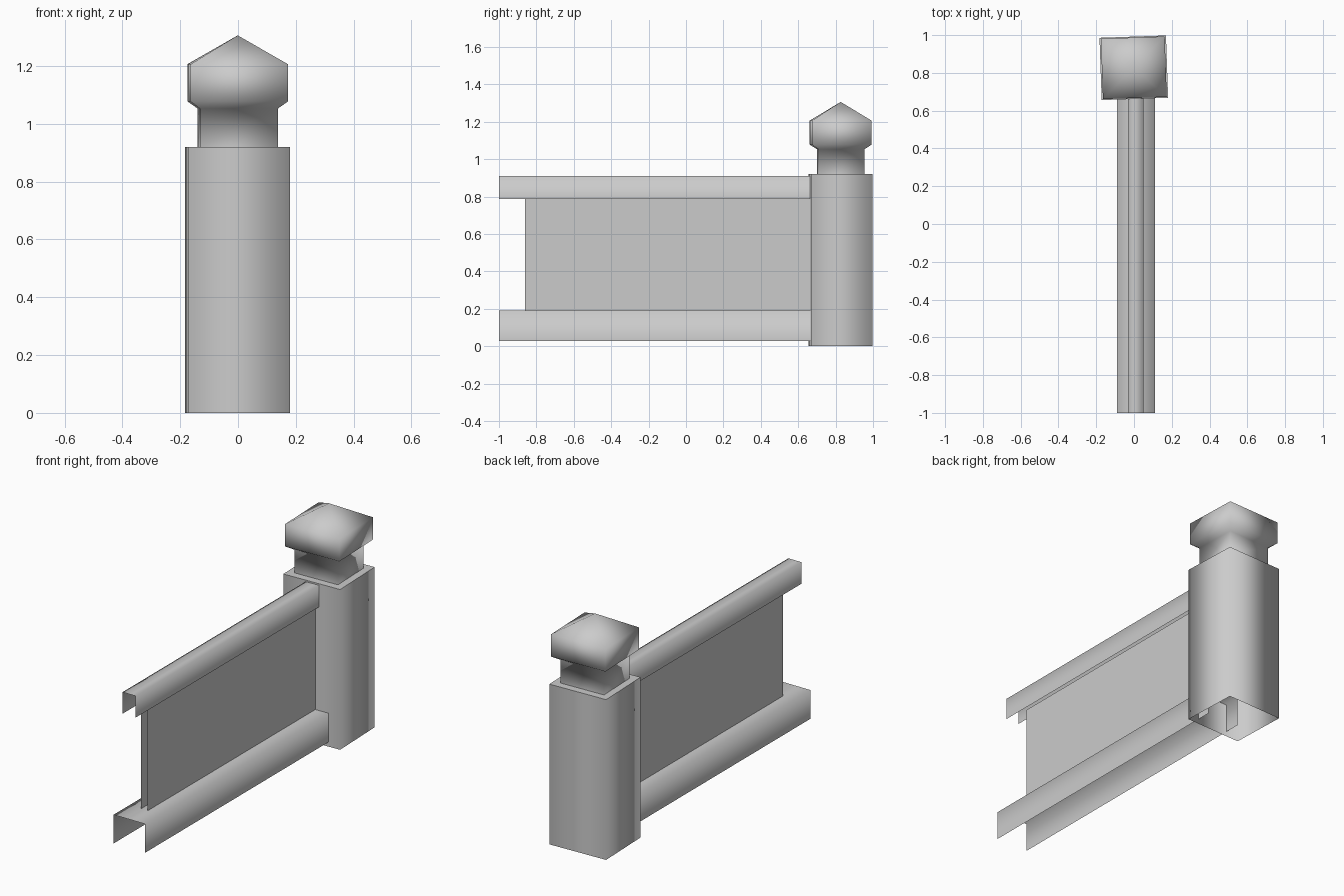
import bpy
import math

old = bpy.data.objects.get("Cube")
if old:
    bpy.data.objects.remove(old, do_unlink=True)

grey = bpy.data.materials.new("plain grey")
grey.use_nodes = True
colour = (0.6, 0.6, 0.6, 1)
grey.diffuse_color = colour
grey.node_tree.nodes["Principled BSDF"].inputs["Base Color"].default_value = colour


def build(name, verts, faces, smooth=True):
    mesh = bpy.data.meshes.new(name)
    mesh.from_pydata(verts, [], faces)
    mesh.materials.append(grey)
    for poly in mesh.polygons:
        poly.use_smooth = smooth
    obj = bpy.data.objects.new(name, mesh)
    bpy.context.scene.collection.objects.link(obj)
    return obj


def square_loft(name, levels, apex=None, smooth=True):
    """Stack rectangles (half width, half depth, height), with an optional point on top."""
    corners = ((-1, -1), (1, -1), (1, 1), (-1, 1))
    verts = [(sx * w, sy * d, z) for w, d, z in levels for sx, sy in corners]
    faces = []
    for k in range(len(levels) - 1):
        for i in range(4):
            j = (i + 1) % 4
            faces.append((4 * k + i, 4 * k + j, 4 * k + 4 + j, 4 * k + 4 + i))
    if apex:
        base = len(verts) - 4
        verts.append((0, 0, apex))
        faces += [(base + i, base + (i + 1) % 4, base + 4) for i in range(4)]
    obj = square_loft_place(build(name, verts, faces, smooth))
    return obj


def square_loft_place(obj):
    # The post is turned very slightly from the fence line
    obj.location = (-0.001, 0.827, 0)
    obj.rotation_euler.z = math.radians(2)
    return obj


def sheet(name, section, y0, y1):
    """Extrude an open x-z section along y."""
    n = len(section)
    verts = [(x, y, z) for y in (y0, y1) for x, z in section]
    faces = [(i, i + 1, n + i + 1, n + i) for i in range(n - 1)]
    return build(name, verts, faces)


# Hollow post, open underneath
square_loft("post", [(0.176, 0.165, 0), (0.176, 0.165, 0.92)])
square_loft("post_ledge", [(0.176, 0.165, 0.92), (0.135, 0.122, 0.92)], smooth=False)

# Neck flaring into a pyramid cap
square_loft("post_cap", [(0.135, 0.122, 0.92), (0.135, 0.122, 1.053),
                         (0.169, 0.16, 1.078), (0.169, 0.16, 1.206)], apex=1.306)

# Rails are channels open downwards and at the ends
for name, x0, x1, z0, z1 in (("top_rail", -0.033, 0.05, 0.787, 0.911),
                             ("bottom_rail", -0.09, 0.11, 0.027, 0.192)):
    sheet(name, [(x0, z0), (x0, z1), (x1, z1), (x1, z0)], -1, 0.75)

# Two thin panel sheets between the rails
sheet("left_panel", [(0.027, 0.79), (0.027, 0.192)], -0.86, 0.7)
sheet("right_panel", [(-0.015, 0.192), (-0.015, 0.79)], -0.86, 0.7)
